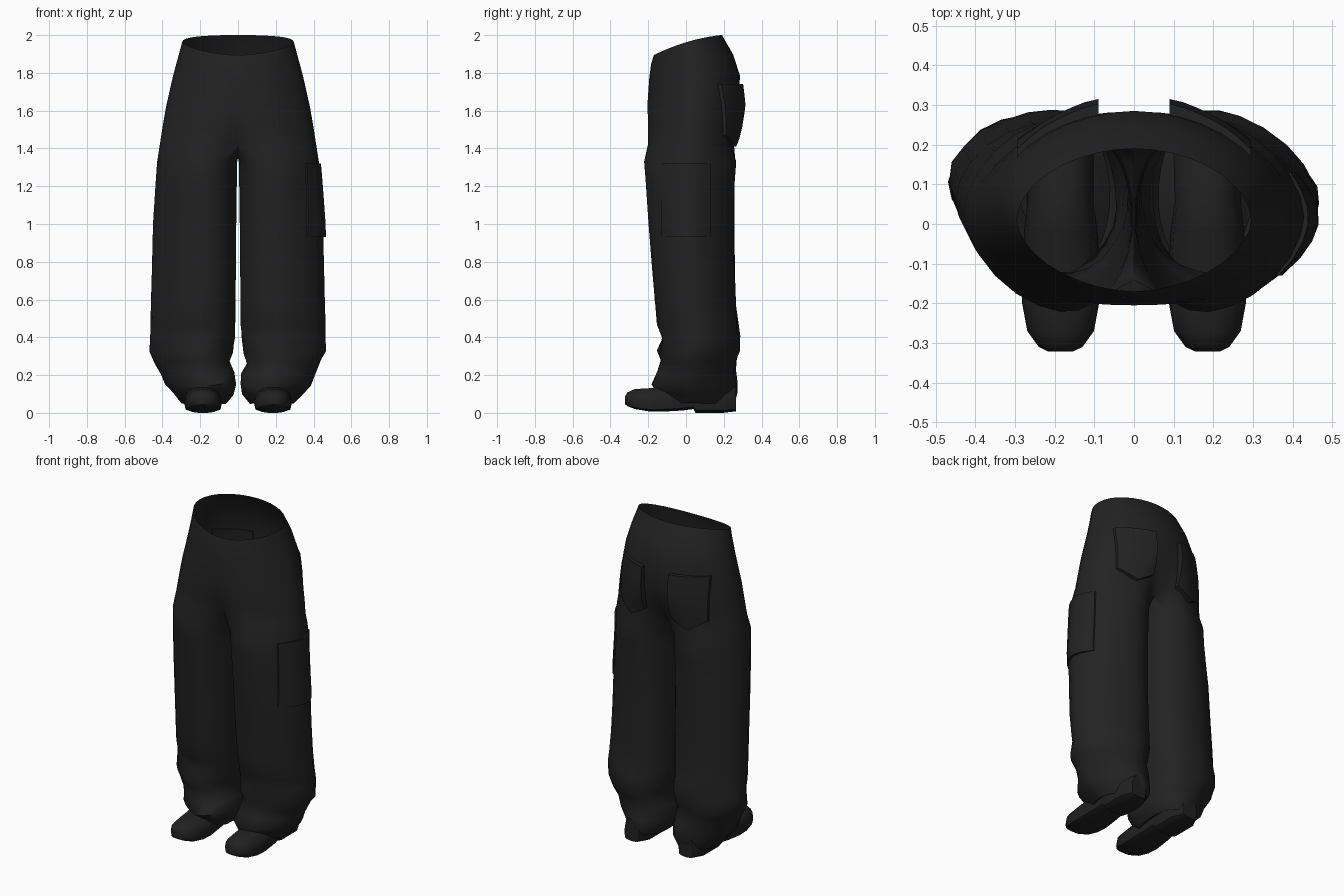
import bpy, bmesh
from math import sin, cos, exp, pi, radians
from mathutils import Vector
from mathutils.bvhtree import BVHTree

if "Cube" in bpy.data.objects:
    bpy.data.objects.remove(bpy.data.objects["Cube"])


def material(name, colour):
    m = bpy.data.materials.new(name)
    m.use_nodes = True
    m.diffuse_color = colour
    bsdf = m.node_tree.nodes["Principled BSDF"]
    bsdf.inputs["Base Color"].default_value = colour
    bsdf.inputs["Roughness"].default_value = 0.9
    return m


CLOTH = material("black cloth", (0.016, 0.016, 0.016, 1))
LEATHER = material("black leather", (0.015, 0.015, 0.015, 1))


def finish(bm, name, mat, angle=40):
    bmesh.ops.recalc_face_normals(bm, faces=bm.faces)
    mesh = bpy.data.meshes.new(name)
    bm.to_mesh(mesh)
    bm.free()
    mesh.materials.append(mat)
    ob = bpy.data.objects.new(name, mesh)
    bpy.context.collection.objects.link(ob)
    bpy.ops.object.select_all(action="DESELECT")
    ob.select_set(True)
    bpy.context.view_layer.objects.active = ob
    bpy.ops.object.shade_smooth_by_angle(angle=radians(angle))
    return ob


def bridge(bm, a, b, closed=True):
    n = len(a)
    for i in range(n if closed else n - 1):
        j = (i + 1) % n
        bm.faces.new((a[i], a[j], b[j], b[i]))


def power(v, p):
    return abs(v) ** (2 / p) * (1 if v >= 0 else -1)


OUTER, INNER = 19, 6   # points around the outside and along the inseam

# Hips: height, half width, front y, back y, waist tilt, depth of centre crease
HIPS = [(1.965, .295, -.17, .19, .053, 0), (1.88, .318, -.185, .25, .025, 0),
        (1.78, .345, -.195, .285, .01, 0), (1.62, .381, -.213, .29, 0, .008),
        (1.51, .4, -.22, .285, 0, .035), (1.42, .414, -.225, .275, 0, .085)]
# Legs: height, inner x, outer x, front y, back y
LEGS = [(1.33, .003, .428, -.222, .266), (1.22, .005, .436, -.213, .257),
        (1.0, .008, .45, -.198, .255),
        (.75, .01, .456, -.178, .257), (.58, .012, .462, -.165, .265),
        (.46, .012, .467, -.148, .272), (.4, .012, .47, -.128, .282),
        (.32, .025, .472, -.15, .282), (.27, .04, .447, -.13, .264),
        (.21, .015, .412, -.145, .258), (.15, .008, .39, -.182, .268),
        (.1, .02, .345, -.15, .27), (.05, .06, .3, -.11, .255),
        (.07, .085, .27, -.07, .23), (.1, .12, .25, -.02, .19)]


# Trousers: two open half shells that share the centre seam and close into legs
def half_shell(bm, side):
    last = None
    for z, rx, yf, yb, tilt, crease in HIPS:
        yc, ry = (yf + yb) / 2, (yb - yf) / 2
        ring = []
        for i in range(OUTER):
            a = -pi / 2 + pi * i / (OUTER - 1)
            p = 1.9 if a > 0 else 1.8
            s = power(sin(a), p)
            x = 0 if i in (0, OUTER - 1) else rx * power(cos(a), p)
            y = yc + (ry - crease * exp(-(x / .08) ** 2)) * s
            ring.append(bm.verts.new((side * x, y, z + tilt * s - .33 * tilt * s * s)))
        if last:
            bridge(bm, last, ring, False)
        last = ring
    # saddle under the crotch
    front, back = last[0].co.copy(), last[-1].co.copy()
    for i in range(1, INNER + 1):
        t = i / (INNER + 1)
        p = back.lerp(front, t)
        last.append(bm.verts.new((0, p.y, 1.42 - .07 * sin(pi * t))))
    for z, xi, xo, yf, yb in LEGS:
        cx = xi + .41 * (xo - xi)
        yc, ry = (yf + yb) / 2, (yb - yf) / 2
        fold = .008 * max(0, min(1, (.7 - z) * 3)) * min(1, z * 4)
        # the outseam of the right leg sits further back than the left one
        skew = (-.015 if side > 0 else .04) * min(1, (1.42 - z) * 2)
        ring = []
        for i in range(OUTER + INNER):
            if i < OUTER:
                a = radians(-130 + 260 * i / (OUTER - 1))
            else:
                a = radians(130 + 100 * (i - OUTER + 1) / (INNER + 1))
            c, s = cos(a), sin(a)
            p = 2.1 if c < 0 else 1.72
            x = cx + (xo - cx if c > 0 else cx - xi) * power(c, p)
            y = yc + ry * power(s, p) + skew * max(0, c)
            # slanting cloth folds near the ankle
            w = fold * sin(3 * a + 24 * z + side)
            ring.append(bm.verts.new((side * max(.003, x - abs(w) * c), y + w * s,
                                      z + w * 1.5)))
        bridge(bm, last, ring)
        last = ring
    bm.faces.new(last)


bm = bmesh.new()
for side in (1, -1):
    half_shell(bm, side)
bmesh.ops.remove_doubles(bm, verts=bm.verts, dist=.0005)
bmesh.ops.recalc_face_normals(bm, faces=bm.faces)
surface = BVHTree.FromBMesh(bm)
finish(bm, "trousers", CLOTH, 60)


# Patch pocket: a raised sheet laid on the cloth, with edges sunk into it
def pocket(name, place, ray, thickness, nu=9, nv=8):
    bm = bmesh.new()
    grid = []
    for j in range(nv):
        row = []
        for i in range(nu):
            u = min(1, max(0, (i - 1) / (nu - 3)))
            v = min(1, max(0, (j - 1) / (nv - 3)))
            rim = i in (0, nu - 1) or j in (0, nv - 1)
            hit = surface.ray_cast(place(u, v), ray)[0]
            row.append(bm.verts.new(hit - ray * (-.006 if rim else thickness(u, v))))
        grid.append(row)
    for a, b in zip(grid, grid[1:]):
        bridge(bm, a, b, False)
    finish(bm, name, CLOTH)


for side, label in ((1, "left"), (-1, "right")):
    pocket(label + "_back_pocket",
           lambda u, v: Vector((side * (.09 + .205 * u), 1,
                                1.74 - v * (.27 + .06 * (1 - abs(2 * u - 1))))),
           Vector((0, -1, 0)),
           lambda u, v: .018 + .02 * (1 - u) * (.5 + .5 * sin(pi * v)))
pocket("left_cargo_pocket",
       lambda u, v: Vector((1, -.13 + .26 * u, 1.32 - .39 * v)),
       Vector((-1, 0, 0)), lambda u, v: .008 + .01 * sin(pi * u) * (.6 + .4 * v))

# Shoes: y, half width, top z, bottom z
SHOE = [(-.322, .03, .09, .045), (-.31, .055, .11, .035), (-.27, .084, .128, .02),
        (-.2, .097, .132, .008), (-.13, .1, .14, .006), (-.02, .092, .17, .012),
        (.04, .085, .18, .02), (.05, .085, .18, 0), (.2, .085, .18, 0),
        (.265, .05, .14, .008)]
for side, label in ((1, "left"), (-1, "right")):
    bm = bmesh.new()
    last = None
    for y, hw, top, low in SHOE:
        ring = []
        for i in range(14):
            a = 2 * pi * i / 14
            s = sin(a)
            mid = low + .35 * (top - low)
            z = mid + (top - mid) * s if s > 0 else mid + (mid - low) * power(s, 6)
            ring.append(bm.verts.new((side * (.185 + hw * power(cos(a), 2.6)), y, z)))
        if last:
            bridge(bm, last, ring)
        else:
            bm.faces.new(ring)
        last = ring
    bm.faces.new(last)
    finish(bm, label + "_shoe", LEATHER)
